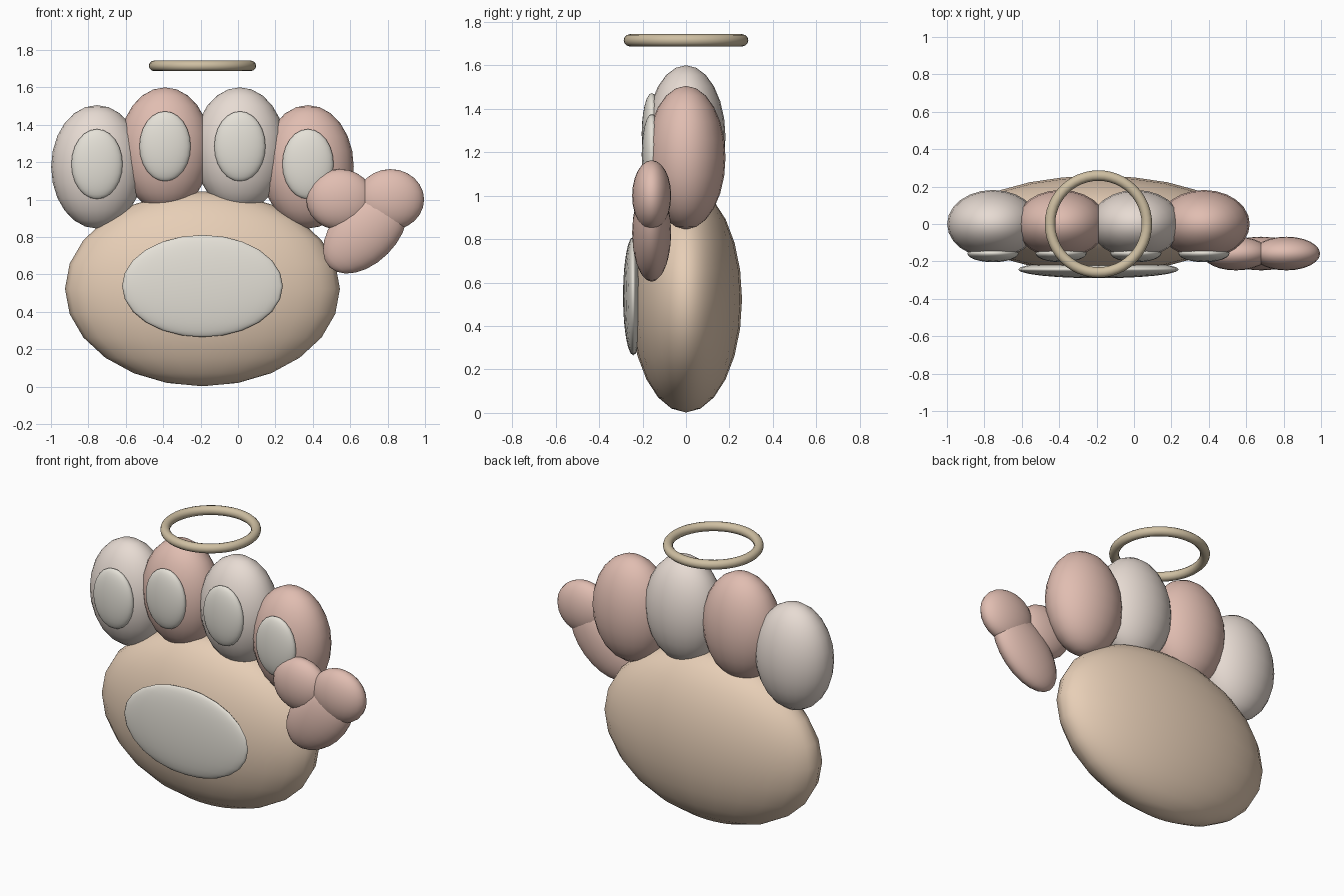
import bpy
import math

if "Cube" in bpy.data.objects:
    bpy.data.objects.remove(bpy.data.objects["Cube"])


def material(name, rgb):
    m = bpy.data.materials.new(name)
    m.diffuse_color = (*rgb, 1)
    m.use_nodes = True
    m.node_tree.nodes["Principled BSDF"].inputs["Base Color"].default_value = m.diffuse_color
    return m


TAN = material("tan", (0.80, 0.62, 0.47))
PINK = material("pink", (0.75, 0.51, 0.44))
PALE = material("pale_pink", (0.80, 0.71, 0.65))
CREAM = material("cream", (0.78, 0.75, 0.68))
GOLD = material("gold", (0.62, 0.52, 0.36))


def finish(name, mat):
    ob = bpy.context.object
    ob.name = name
    ob.data.materials.append(mat)
    bpy.ops.object.shade_smooth()
    return ob


def ellipsoid(name, centre, radii, mat, tilt=0.0):
    bpy.ops.mesh.primitive_uv_sphere_add(segments=24, ring_count=12, radius=1,
                                         location=centre, rotation=(0, tilt, 0))
    ob = finish(name, mat)
    ob.scale = radii
    return ob


CX = -0.19  # paw centre line

# palm and its large pad
ellipsoid("palm", (CX, 0, 0.523), (0.735, 0.258, 0.521), TAN)
ellipsoid("palm_pad", (CX, -0.243, 0.538), (0.43, 0.047, 0.273), CREAM)

# four toes, each with a pad
toes = [(-0.564, 1.175, PALE), (-0.2, 1.27, PINK),
        (0.2, 1.27, PALE), (0.564, 1.175, PINK)]
for i, (dx, z, mat) in enumerate(toes, 1):
    ellipsoid(f"toe_{i}", (CX + dx, 0, z), (0.245, 0.182, 0.33), mat)
    ellipsoid(f"toe_pad_{i}", (CX + dx, -0.157, z + 0.015),
              (0.137, 0.047, 0.187), CREAM)

# heart on the side: two lobes and a slanted lower body
for name, x in (("heart_lobe_left", 0.545), ("heart_lobe_right", 0.815)):
    ellipsoid(name, (x, -0.158, 1.0), (0.18, 0.09, 0.163), PINK)
ellipsoid("heart_body", (0.68, -0.158, 0.83), (0.17, 0.09, 0.27), PINK,
          math.radians(45))

# halo ring
bpy.ops.mesh.primitive_torus_add(location=(CX, 0, 1.715), major_segments=48,
                                 minor_segments=12, major_radius=0.259,
                                 minor_radius=0.028)
finish("halo", GOLD)
